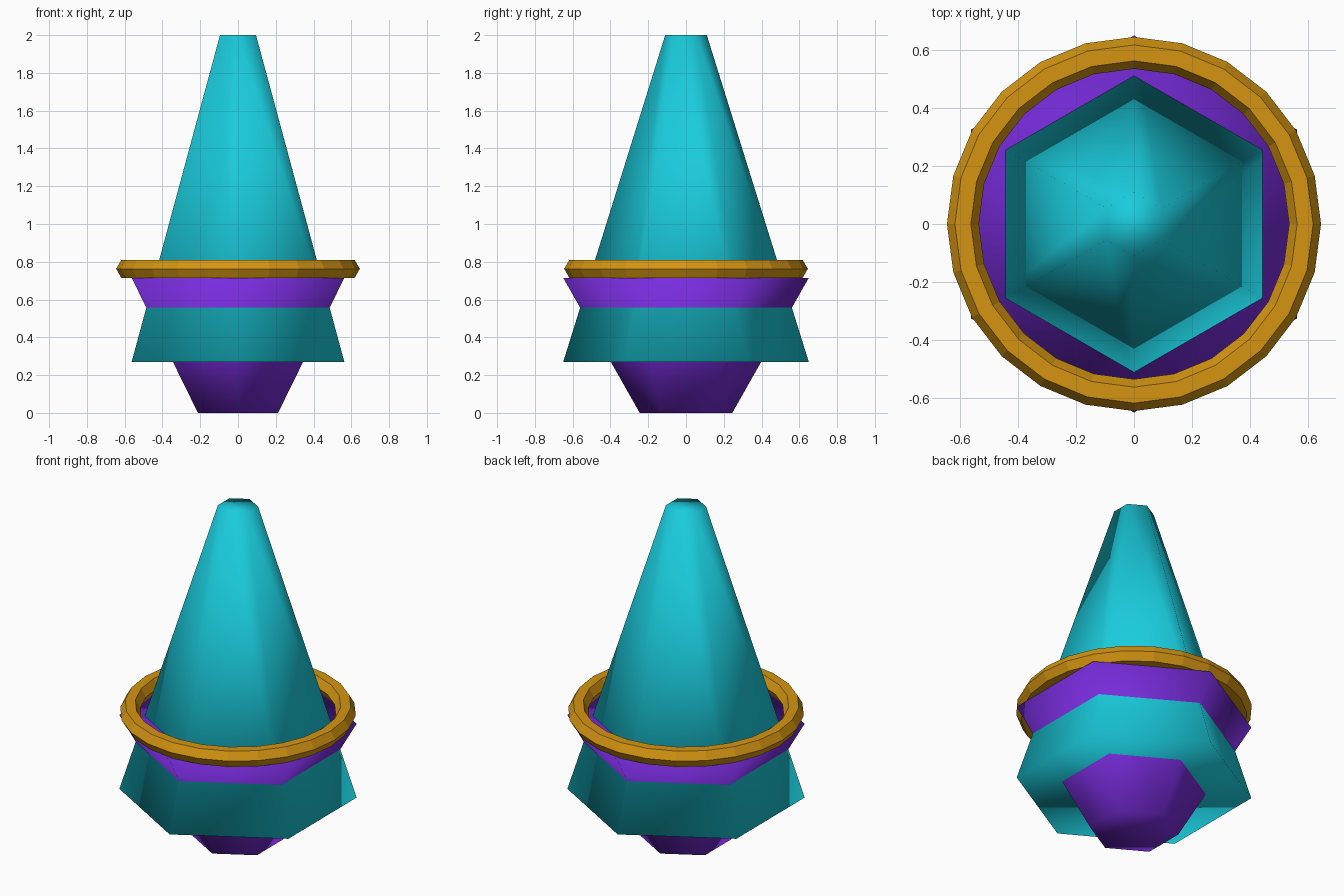
import bpy

if "Cube" in bpy.data.objects:
    bpy.data.objects.remove(bpy.data.objects["Cube"])


def material(name, rgb):
    m = bpy.data.materials.new(name)
    m.diffuse_color = (*rgb, 1)
    m.use_nodes = True
    m.node_tree.nodes["Principled BSDF"].inputs["Base Color"].default_value = m.diffuse_color
    return m


def hex_cone(name, z0, z1, r0, r1, mat):
    bpy.ops.mesh.primitive_cone_add(vertices=6, radius1=r0, radius2=r1, depth=z1 - z0,
                                    location=(0, 0, (z0 + z1) / 2))
    ob = bpy.context.object
    ob.name = name
    ob.data.materials.append(mat)
    bpy.ops.object.shade_smooth()
    return ob


teal = material("teal", (0.01, 0.60, 0.72))
purple = material("purple", (0.19, 0.025, 0.72))
gold = material("gold", (0.66, 0.30, 0.006))

# Inverted base cone, and the tall spire that passes through its top
hex_cone("base_cone", 0, 0.715, 0.245, 0.65, purple)
hex_cone("spire", 0.27, 2.0, 0.65, 0.11, teal)

# Faceted collar ring resting on the base cone
bpy.ops.mesh.primitive_torus_add(major_segments=24, minor_segments=6,
                                 major_radius=0.59, minor_radius=0.055,
                                 location=(0, 0, 0.7626))
ring = bpy.context.object
ring.name = "collar_ring"
ring.data.materials.append(gold)
bpy.ops.object.shade_flat()
